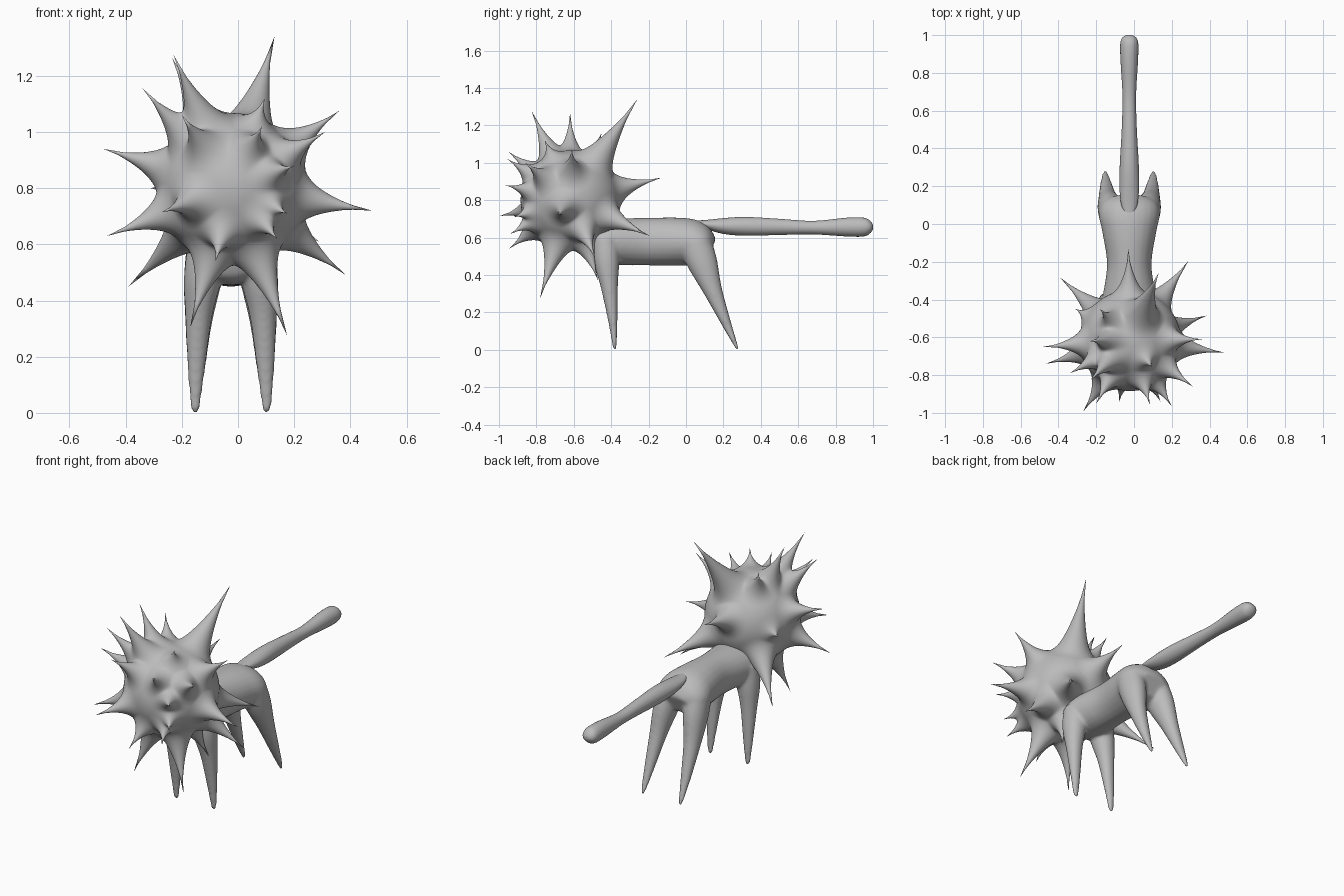
import bpy, bmesh, math
from mathutils import Vector

if "Cube" in bpy.data.objects:
    bpy.data.objects.remove(bpy.data.objects["Cube"])

CX = -0.025  # symmetry plane of the body

grey = bpy.data.materials.new("mid_grey")
grey.diffuse_color = (0.5, 0.5, 0.5, 1)
grey.use_nodes = True
grey.node_tree.nodes["Principled BSDF"].inputs["Base Color"].default_value = grey.diffuse_color


def finish(name, bm):
    bmesh.ops.recalc_face_normals(bm, faces=bm.faces)
    for f in bm.faces:
        f.smooth = True
    me = bpy.data.meshes.new(name)
    bm.to_mesh(me)
    bm.free()
    me.materials.append(grey)
    ob = bpy.data.objects.new(name, me)
    bpy.context.collection.objects.link(ob)
    return ob


def spline(keys, steps=5):
    """Catmull-Rom through keys of (x, y, z, radius_x, radius_other)."""
    k = [Vector(p) for p in keys]
    k = [k[0]] + k + [k[-1]]
    out = []
    for i in range(1, len(k) - 2):
        a, b, c, d = k[i - 1:i + 3]
        for s in range(steps):
            t = s / steps
            out.append(0.5 * (2 * b + (c - a) * t + (2 * a - 5 * b + 4 * c - d) * t * t
                              + (3 * b - a - 3 * c + d) * t ** 3))
    return out + [k[-1]]


def tube(bm, keys, sides=24):
    """Closed tube with elliptical rings along a smooth path."""
    pts = spline(keys)
    rings = []
    for i, p in enumerate(pts):
        t = Vector(pts[min(i + 1, len(pts) - 1)][:3]) - Vector(pts[max(i - 1, 0)][:3])
        w = Vector((0, t.y, t.z)).normalized().cross(Vector((1, 0, 0)))
        c = Vector(p[:3])
        rings.append([bm.verts.new(c + Vector((max(p[3], .004) * math.cos(a), 0, 0))
                                   + w * max(p[4], .004) * math.sin(a))
                      for a in (2 * math.pi * j / sides for j in range(sides))])
    for r, q in zip(rings, rings[1:]):
        for j in range(sides):
            n = (j + 1) % sides
            bm.faces.new((r[j], r[n], q[n], q[j]))
    bm.faces.new(rings[0])
    bm.faces.new(rings[-1])


# Body: torso and four tapering legs fused into one skin
bm = bmesh.new()
tube(bm, [(CX, -.53, .58, .06, .05), (CX, -.50, .58, .12, .10), (CX, -.42, .578, .145, .122),
          (CX, -.22, .578, .118, .127), (CX, -.05, .578, .142, .129), (CX, .04, .572, .16, .122),
          (CX, .10, .55, .15, .095), (CX, .135, .535, .10, .06)])
for s in (-1, 1):
    tube(bm, [(CX + s * .085, -.43, .60, .07, .07), (CX + s * .10, -.425, .48, .068, .070),
              (CX + s * .115, -.41, .34, .048, .047), (CX + s * .123, -.392, .16, .032, .026),
              (CX + s * .127, -.382, .03, .019, .013), (CX + s * .127, -.381, 0, .012, .009)])
    tube(bm, [(CX + s * .085, .042, .585, .075, .088), (CX + s * .10, .086, .47, .068, .082),
              (CX + s * .115, .142, .32, .048, .052), (CX + s * .123, .212, .15, .031, .028),
              (CX + s * .127, .266, .025, .016, .012), (CX + s * .127, .278, 0, .009, .007)])
body = finish("body_and_legs", bm)
m = body.modifiers.new("fuse", 'REMESH')
m.mode = 'VOXEL'
m.voxel_size = 0.008
m.use_smooth_shade = True
m = body.modifiers.new("soften", 'SMOOTH')
m.factor = 0.5
m.iterations = 16

# Tail: long club-shaped rod
bm = bmesh.new()
tube(bm, [(CX, .03, .685, .012, .006), (CX, .10, .672, .042, .022), (CX, .20, .662, .052, .042),
          (CX, .32, .660, .050, .050), (CX, .50, .657, .040, .043), (CX, .68, .653, .036, .036),
          (CX, .86, .656, .046, .050), (CX, .95, .656, .048, .050), (CX, .985, .656, .038, .033),
          (CX, 1.0, .656, .016, .012)])
finish("tail", bm)

# Head: ball with curved spikes drawn out to each tip
TIPS = [(.13, -.26, 1.34), (-.23, -.825, 1.275), (-.235, -.62, 1.265), (-.34, -.79, 1.155),
        (.36, -.61, 1.075), (.31, -.86, 1.0), (-.48, -.65, .94), (.478, -.68, .72),
        (-.465, -.74, .63), (-.39, -.285, .45), (.385, -.485, .49), (.175, -.78, .275),
        (-.17, -.77, .305), (.13, -.47, .37), (-.03, -.13, .92), (.288, -.195, .61),
        (-.18, -.45, 1.16), (.095, -.755, 1.12), (-.2, -.95, 1.06), (-.27, -.995, .715),
        (-.08, -.945, .54), (.2, -.965, .88), (.085, -.955, 1.02), (.175, -.92, .71),
        (.14, -.94, .62), (-.31, -.45, .8)]
CENTRE, R = Vector((-.02, -.617, .80)), .267
spikes = []
for tip in TIPS:
    d = Vector(tip) - CENTRE
    h = d.length - R
    spikes.append((d.normalized(), h, .36 + .5 * h))

bm = bmesh.new()
bmesh.ops.create_icosphere(bm, subdivisions=7, radius=1)
dirs = [v.co.normalized() for v in bm.verts]
verts = list(bm.verts)
for v, n in zip(verts, dirs):
    total = 0
    for d, h, reach in spikes:
        c = n.dot(d)
        if c > .8:
            u = math.acos(min(c, 1)) / reach
            if u < 1:
                total += (h * (1 - u ** .6) ** 2.3) ** 2
    v.co = CENTRE + n * (R + math.sqrt(total))
for (d, h, reach), tip in zip(spikes, TIPS):
    i = max(range(len(dirs)), key=lambda k: dirs[k].dot(d))
    verts[i].co = tip
finish("spiky_head", bm)
